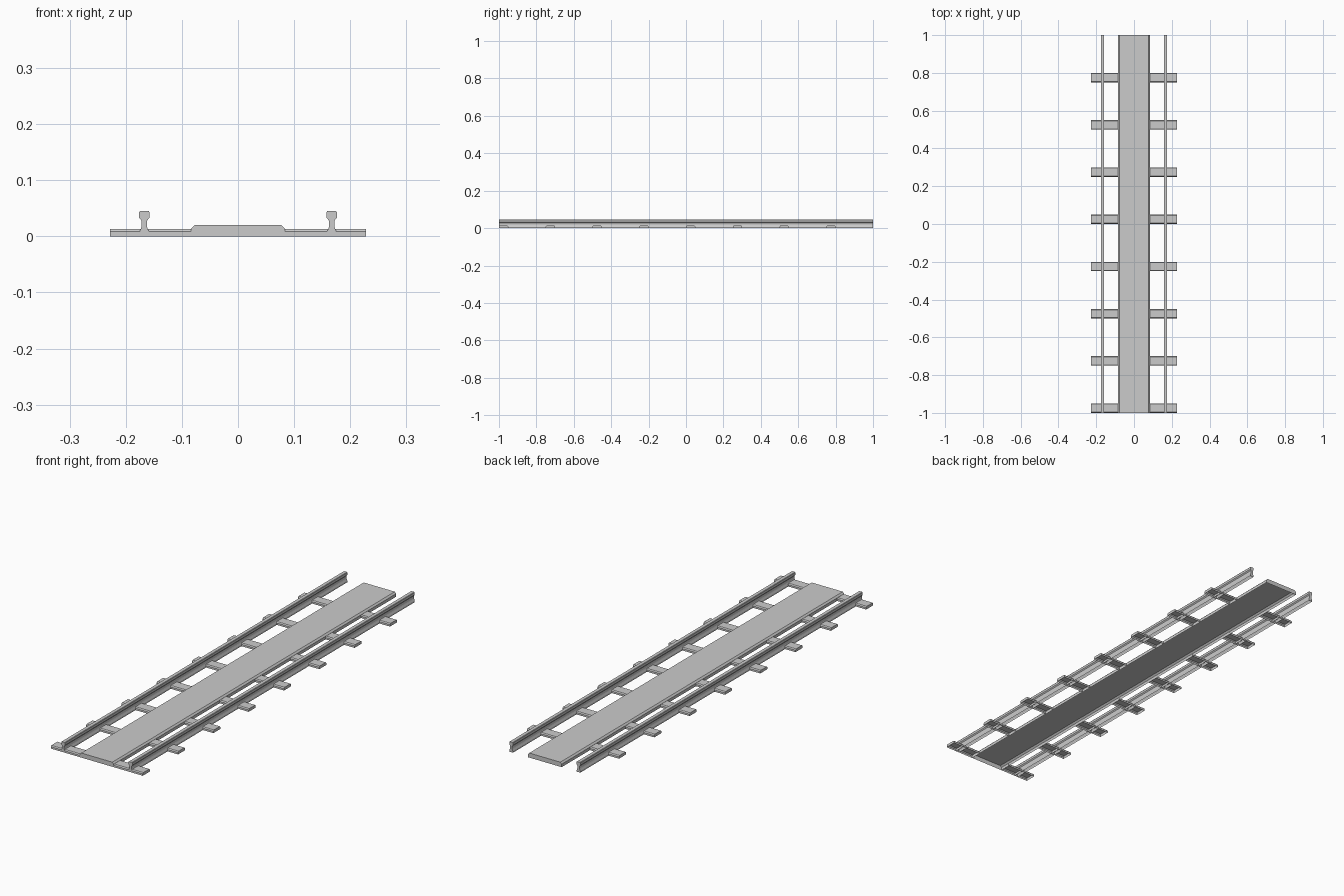
import bpy, bmesh

if "Cube" in bpy.data.objects:
    bpy.data.objects.remove(bpy.data.objects["Cube"])


def shell(name, profile, start, end, axis='Y', origin=(0, 0)):
    """Extrude a profile along an axis; ends are capped, underside stays open."""
    ox, oy = origin
    bm = bmesh.new()
    rings = []
    for t in (start, end):
        ring = []
        for u, z in profile:
            co = (ox + u, t, z) if axis == 'Y' else (t, oy + u, z)
            ring.append(bm.verts.new(co))
        rings.append(ring)
    a, b = rings
    for i in range(len(profile) - 1):
        bm.faces.new((a[i], a[i + 1], b[i + 1], b[i]))
    bm.faces.new(a)
    bm.faces.new(b)
    bmesh.ops.recalc_face_normals(bm, faces=bm.faces[:])
    mesh = bpy.data.meshes.new(name)
    bm.to_mesh(mesh)
    bm.free()
    obj = bpy.data.objects.new(name, mesh)
    bpy.context.collection.objects.link(obj)
    return obj


def symmetric(half):
    """Mirror half a profile, listed from the bottom up."""
    return [(-u, z) for u, z in half] + [(u, z) for u, z in reversed(half)]


# Central raised bed with chamfered long edges
bed = symmetric([(0.084, 0.0), (0.084, 0.0135), (0.077, 0.0205)])
shell("center_bed", bed, -1, 1)

# Rails: narrow web with a flared foot and a wider head
rail = symmetric([(0.009, 0.0), (0.009, 0.007), (0.0065, 0.0125), (0.005, 0.017),
                  (0.005, 0.028), (0.009, 0.033), (0.009, 0.0435), (0.0075, 0.0455)])
for side, x in (("left", -0.167), ("right", 0.167)):
    shell(side + "_rail", rail, -1, 1, origin=(x, 0))

# Sleepers: stubs on both sides of the bed, slightly narrower on top
sleeper = symmetric([(0.025, 0.0), (0.025, 0.0085), (0.021, 0.013)])
for i in range(8):
    y = -0.975 + 0.25 * i
    for side, s in (("left", -1), ("right", 1)):
        shell(f"{side}_sleeper_{i + 1}", sleeper, s * 0.083, s * 0.228, axis='X', origin=(0, y))
